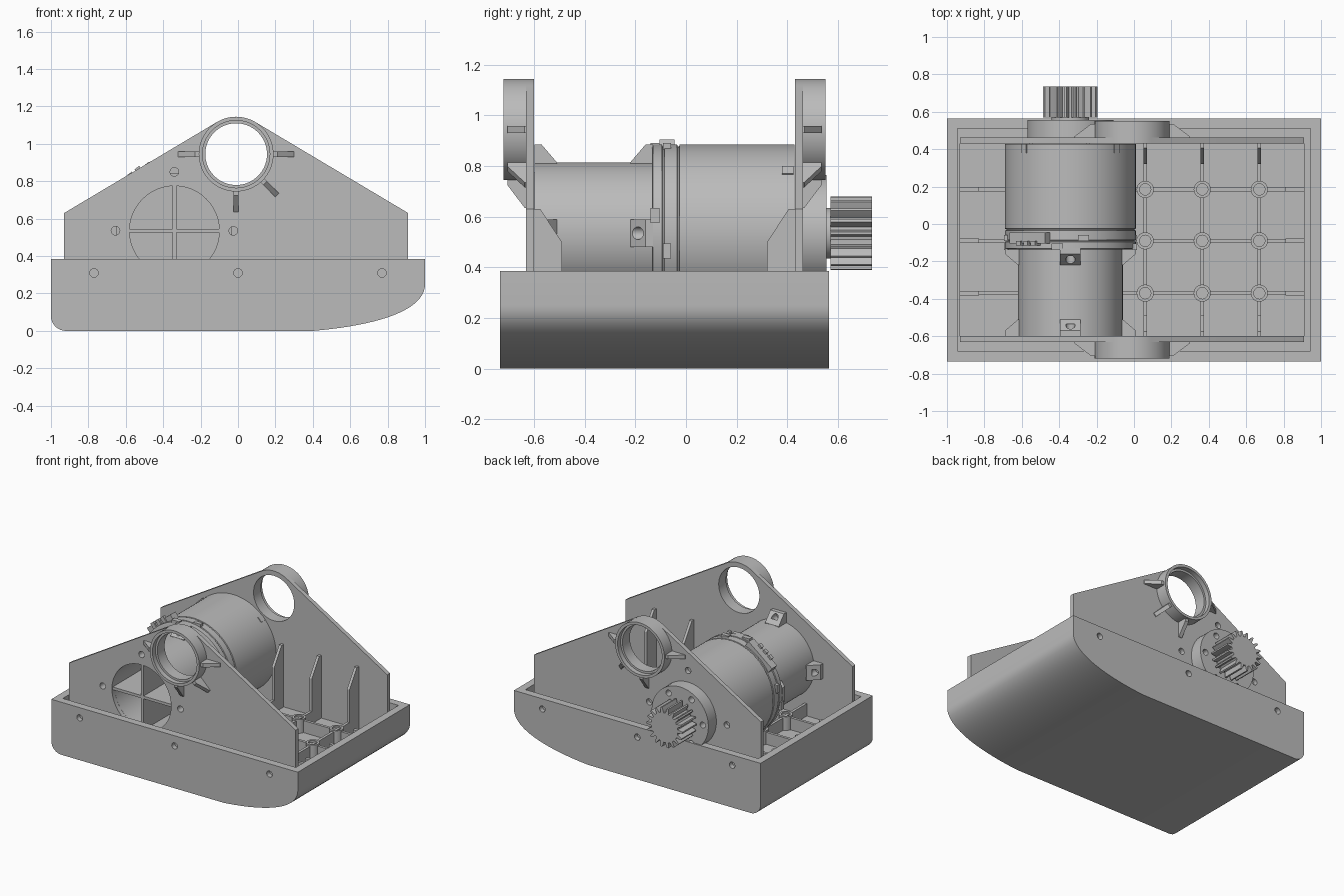
import bpy, bmesh
from math import sin, cos, pi, radians
from mathutils import Matrix, Vector

if "Cube" in bpy.data.objects:
    bpy.data.objects.remove(bpy.data.objects["Cube"])

grey = bpy.data.materials.new("plain grey")
grey.use_nodes = True
grey.diffuse_color = (0.5, 0.5, 0.5, 1)
grey.node_tree.nodes["Principled BSDF"].inputs["Base Color"].default_value = (0.5, 0.5, 0.5, 1)

MX, MZ, MR = -0.34, 0.535, 0.35        # motor axis and radius
BX, BZ = -0.01, 0.945                  # bearing axis
FRONT, BACK = -0.60, 0.43              # inner faces of the two side plates


def finish(name, bm):
    bmesh.ops.remove_doubles(bm, verts=bm.verts, dist=1e-5)
    bmesh.ops.recalc_face_normals(bm, faces=bm.faces)
    me = bpy.data.meshes.new(name)
    bm.to_mesh(me)
    bm.free()
    ob = bpy.data.objects.new(name, me)
    bpy.context.collection.objects.link(ob)
    me.materials.append(grey)
    me.shade_smooth()
    me.set_sharp_from_angle(angle=radians(30))
    return ob


def add_prism(bm, pts, axis, a, b):
    """Extrude a 2D outline along the named axis from a to b."""
    place = {"x": lambda u, v, d: (d, u, v),
             "y": lambda u, v, d: (u, d, v),
             "z": lambda u, v, d: (u, v, d)}[axis]
    lo = [bm.verts.new(place(u, v, a)) for u, v in pts]
    hi = [bm.verts.new(place(u, v, b)) for u, v in pts]
    bm.faces.new(lo)
    bm.faces.new(hi)
    for i in range(len(pts)):
        j = (i + 1) % len(pts)
        bm.faces.new((lo[i], lo[j], hi[j], hi[i]))
    return lo + hi


def rect(u0, u1, v0, v1):
    return [(u0, v0), (u1, v0), (u1, v1), (u0, v1)]


def ring(u, v, r, n=32, start=0, end=2 * pi, closed=True):
    steps = n if closed else n - 1
    return [(u + r * cos(start + (end - start) * i / steps),
             v + r * sin(start + (end - start) * i / steps)) for i in range(n)]


def prisms(name, items):
    bm = bmesh.new()
    for item in items:
        add_prism(bm, *item)
    return finish(name, bm)


def cut(ob, items):
    """Subtract prisms, then discard the cutter."""
    cutter = prisms("cutter", items)
    mod = ob.modifiers.new("cut", "BOOLEAN")
    mod.operation, mod.solver, mod.object = "DIFFERENCE", "EXACT", cutter
    dg = bpy.context.evaluated_depsgraph_get()
    me = bpy.data.meshes.new_from_object(ob.evaluated_get(dg))
    ob.modifiers.clear()
    ob.data = me
    bpy.data.objects.remove(cutter)
    me.shade_smooth()
    me.set_sharp_from_angle(angle=radians(30))


def lathe(name, profile, x, z, closed=False, n=64):
    """Turn (radius, y) points about an axis parallel to y."""
    bm = bmesh.new()
    vs = [bm.verts.new((x + r, y, z)) for r, y in profile]
    es = [bm.edges.new(p) for p in zip(vs, vs[1:])]
    if closed:
        es.append(bm.edges.new((vs[-1], vs[0])))
    bmesh.ops.spin(bm, geom=vs + es, cent=(x, 0, z), axis=(0, 1, 0),
                   angle=2 * pi, steps=n, use_merge=True)
    return finish(name, bm)


def radial(name, parts, x, z, angles):
    """Repeat prisms drawn along +x around an axis parallel to y."""
    bm = bmesh.new()
    for ang in angles:
        for part in parts:
            vs = add_prism(bm, *part)
            bmesh.ops.transform(bm, verts=vs, matrix=Matrix.Translation((x, 0, z))
                                @ Matrix.Rotation(-radians(ang), 4, "Y"))
    return finish(name, bm)


# Tray with a rounded heel and a long swept toe
p = [Vector(c) for c in ((0.4, 0), (0.75, 0.03), (1, 0.11), (1, 0.25))]
toe = []
for i in range(21):
    t = i / 20
    toe.append(tuple(p[0] * (1 - t) ** 3 + p[1] * 3 * t * (1 - t) ** 2
                     + p[2] * 3 * t * t * (1 - t) + p[3] * t ** 3))
heel = ring(-0.92, 0.08, 0.08, 9, pi, 1.5 * pi, False)
tray = prisms("tray", [(heel + toe + [(1, 0.385), (-1, 0.385)], "y", -0.735, 0.565)])
cut(tray, [(rect(-0.945, 0.945, -0.68, 0.51), "z", 0.32, 0.5)])
cut(tray, [(rect(-0.93, 0.91, FRONT, BACK), "z", 0.17, 0.5)])
cut(tray, [(ring(x, 0.31, 0.023, 20), "y", a, b) for x in (-0.77, 0, 0.77)
           for a, b in ((-0.8, -0.7), (0.53, 0.6))])

# Floor ribs and round posts
rib_x = [-0.55, -0.245, 0.06, 0.365, 0.67]
rib_y = [-0.37, -0.09, 0.185]
prisms("floor_ribs", [(rect(x - 0.01, x + 0.01, FRONT, BACK), "z", 0.16, 0.26) for x in rib_x]
       + [(rect(-0.93, 0.91, y - 0.01, y + 0.01), "z", 0.16, 0.258) for y in rib_y])
posts = prisms("floor_posts", [(ring(x, y, 0.046, 24), "z", 0.16, 0.27) for x in rib_x for y in rib_y])
cut(posts, [(ring(x, y, 0.03, 24), "z", 0.255, 0.3) for x in rib_x for y in rib_y])
prisms("rib_end_tabs", [(rect(x0, x0 + 0.1, y - 0.012, y + 0.012), "z", 0.16, 0.3)
                        for x0 in (-0.93, 0.81) for y in rib_y])

# Side plates, bearing housings and their ribs
outline = [(-0.93, 0.3), (0.91, 0.3), (0.91, 0.63)] + \
    ring(BX, BZ, 0.2, 15, radians(60), radians(120), False) + [(-0.93, 0.63)]
for side, inner, s in (("front", FRONT, -1), ("back", BACK, 1)):
    outer = inner + s * 0.032
    plate = prisms(side + "_plate", [(outline, "y", inner, outer)])
    holes = [(ring(BX, BZ, 0.19, 48), "y", inner - 0.1, inner + 0.1)]
    holes += [(ring(MX + dx, MZ + dz, 0.023, 20), "y", inner - 0.1, inner + 0.1)
              for dx, dz in ((0.315, 0), (-0.315, 0), (0, 0.315))]
    if side == "front":
        holes.append((ring(MX, MZ, 0.24, 48), "y", inner - 0.1, inner + 0.1))
    cut(plate, holes)
    tip, mid = inner + s * 0.12, inner + s * 0.085
    lathe(side + "_bearing_housing",
          [(0.2, tip), (0.18, tip), (0.18, mid), (0.165, mid), (0.165, inner), (0.2, inner)],
          BX, BZ, True)
    # Thin webs bracing the housing against the plate
    web = [(0.19, outer - s * 0.01), (0.31, outer - s * 0.01), (0.31, outer + s * 0.005),
           (0.22, tip - s * 0.015), (0.19, tip - s * 0.015)]
    radial(side + "_housing_webs", [(web, "z", -0.014, 0.014)], BX, BZ, (0, 180, 270, 315))
    # Upright fins on the inner face
    fin = [(inner, 0.17), (inner - s * 0.11, 0.17), (inner - s * 0.11, 0.5),
           (inner - s * 0.025, 0.63), (inner, 0.63)]
    prisms(side + "_plate_fins", [(fin, "x", x - 0.01, x + 0.01) for x in rib_x[2:]])

# Motor: hollow front can, wide rear casing with seam grooves
lathe("motor_body", [(0, -0.3), (0.24, -0.3), (0.24, -0.599), (0.28, -0.599), (0.28, -0.135),
                     (0.34, -0.135), (MR, -0.13), (MR, -0.095), (0.343, -0.093), (0.343, -0.087),
                     (MR, -0.085), (MR, -0.035), (0.343, -0.033), (0.343, -0.027),
                     (MR, -0.025), (MR, 0.429), (0, 0.429)], MX, MZ, n=96)
prisms("motor_cross_walls", [(rect(MX - 0.01, MX + 0.01, MZ - 0.24, MZ + 0.24), "y", -0.625, -0.3),
                             (rect(MX - 0.24, MX + 0.24, MZ - 0.01, MZ + 0.01), "y", -0.624, -0.3)])

# Screw lugs at both ends of the can
front_lug = [(0.26, -0.599), (MR, -0.599), (MR, -0.57), (0.28, -0.51), (0.26, -0.51)]
rear_lug = [(0.26, -0.13), (MR, -0.13), (MR, -0.16), (0.28, -0.22), (0.26, -0.22)]
lugs = radial("motor_lugs", [(front_lug, "z", -0.055, 0.055), (rear_lug, "z", -0.055, 0.055)],
              MX, MZ, (0, 90, 180))
cut(lugs, [(ring(MX + dx, MZ + dz, 0.025, 20), "y", a, b) for a, b in ((-0.62, -0.535), (-0.24, -0.17))
           for dx, dz in ((0.315, 0), (-0.315, 0), (0, 0.315))])

# Clips around the casing, and the terminal block
radial("casing_clips", [(rect(0.33, 0.355, 0.38, 0.425), "z", -0.02, 0.02)], MX, MZ, (45, 135))
radial("seam_clips", [(rect(0.33, 0.356, -0.14, -0.105), "z", 0.04, 0.1),
                      (rect(0.33, 0.356, -0.09, -0.06), "z", -0.1, -0.04)], MX, MZ, (0, 90, 180))
radial("terminal_block", [(rect(0.33, 0.375, -0.105, -0.045), "z", -0.12, 0.12)]
       + [(rect(0.33, 0.39, -0.115, -0.09), "z", k * 0.05 - 0.015, k * 0.05 + 0.015)
          for k in (-1, 0, 1)], MX, MZ, (128,))

# Output flange with a bolt circle, and the shaft
flange = lathe("output_flange", [(0, 0.45), (0.23, 0.45), (0.23, 0.555), (0, 0.555)], MX, MZ)
cut(flange, [(ring(MX + 0.185 * cos(k * pi / 3), MZ + 0.185 * sin(k * pi / 3), 0.022, 20),
              "y", 0.5, 0.6) for k in range(6)])
lathe("output_shaft", [(0, 0.54), (0.1, 0.54), (0.1, 0.58), (0, 0.58)], MX, MZ)

# Pinion gear
teeth = 18
tooth = ((-0.32, 0.108), (-0.2, 0.13), (-0.11, 0.146), (0.11, 0.146), (0.2, 0.13), (0.32, 0.108))
gear = [(MX + r * cos(2 * pi * (k + f) / teeth), MZ + r * sin(2 * pi * (k + f) / teeth))
        for k in range(teeth) for f, r in tooth]
prisms("pinion_gear", [(gear, "y", 0.57, 0.735)])
